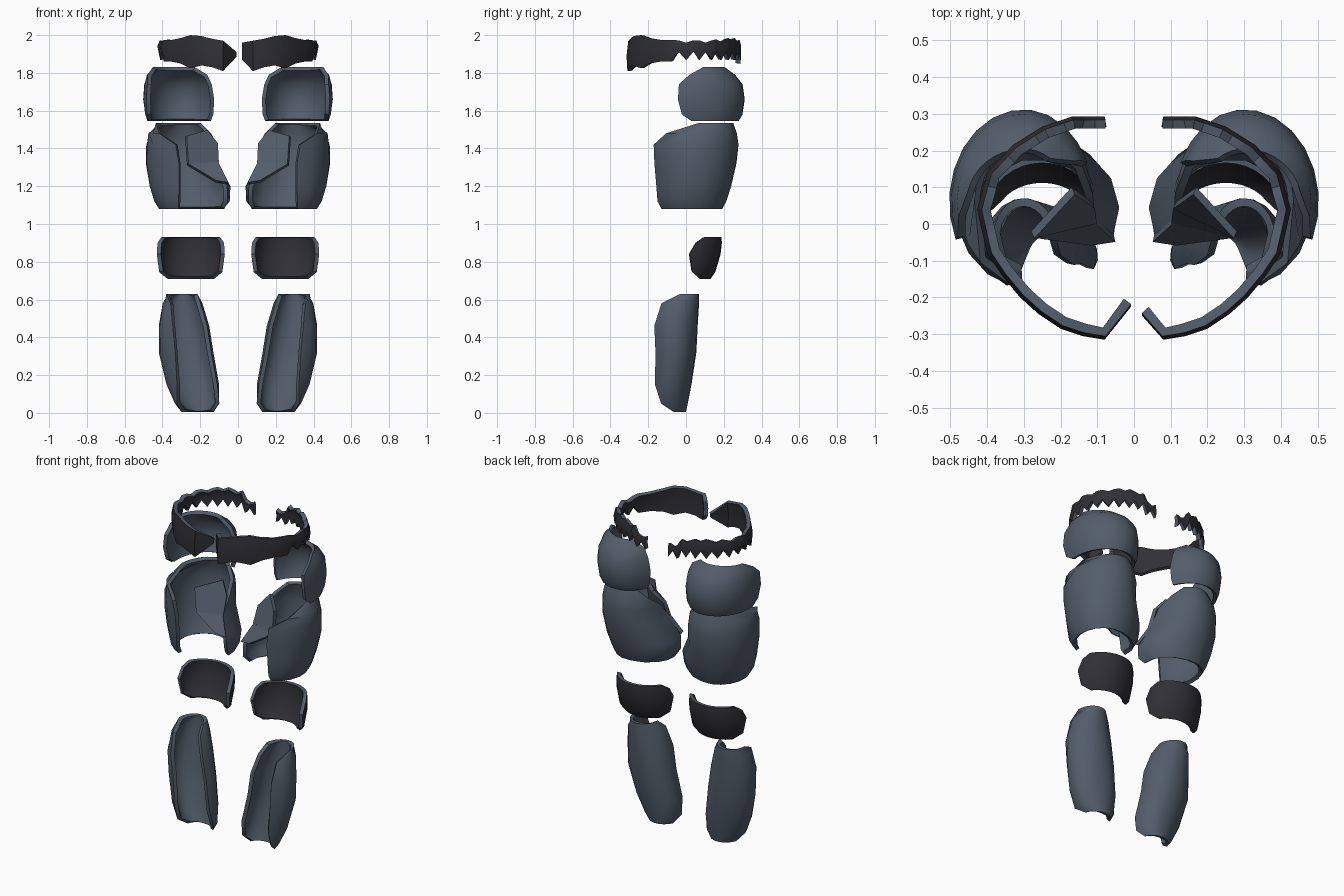
import bpy, bmesh, math


def material(name, rgb):
    m = bpy.data.materials.new(name)
    m.diffuse_color = (*rgb, 1)
    return m


steel = material("blue grey plate", (0.085, 0.110, 0.145))
dark = material("dark leather", (0.030, 0.029, 0.035))


def finish(name, rows, mats, thick, mirror=True, extra=()):
    """Skin rows of points, thicken them inwards and smooth the curved faces."""
    bm = bmesh.new()
    grid = [[bm.verts.new(p) for p in row] for row in rows]
    for lo, hi in zip(grid, grid[1:]):
        for j in range(len(lo) - 1):
            bm.faces.new((lo[j], lo[j + 1], hi[j + 1], hi[j]))
    for face in extra:
        bm.faces.new([bm.verts.new(p) for p in face])
    me = bpy.data.meshes.new(name)
    bm.to_mesh(me)
    bm.free()
    ob = bpy.data.objects.new(name, me)
    bpy.context.collection.objects.link(ob)
    for m in mats:
        me.materials.append(m)
    bpy.ops.object.select_all(action='DESELECT')
    bpy.context.view_layer.objects.active = ob
    ob.select_set(True)
    if mirror:
        mod = ob.modifiers.new("mirror", 'MIRROR')
        mod.use_mirror_merge = False
        bpy.ops.object.modifier_apply(modifier=mod.name)
    mod = ob.modifiers.new("thickness", 'SOLIDIFY')
    mod.thickness = thick
    mod.offset = -1
    mod.material_offset_rim = len(mats) - 1
    bpy.ops.object.modifier_apply(modifier=mod.name)
    bpy.ops.object.shade_smooth_by_angle(angle=math.radians(35))
    return ob


def shell(name, sections, mats=(steel,), thick=0.022, n=12, extra=()):
    """Open curved plate; section = z, centre x, y, outer rx, inner rx, ry, start, end angle."""
    rows = []
    for z, cx, cy, ro, ri, ry, a0, a1 in sections:
        row = []
        for j in range(n + 1):
            a = math.radians(a0 + (a1 - a0) * j / n)
            c = math.cos(a)
            row.append((cx + (ro if c > 0 else ri) * c, cy + ry * math.sin(a), z))
        rows.append(row)
    return finish(name, rows, mats, thick, extra=extra)


# hip plates
shell("hip_plates", [
    (1.545, .30, .06, .180, .180, .220, -8, 150),
    (1.58, .30, .06, .192, .190, .240, -20, 153),
    (1.66, .30, .06, .203, .192, .252, -24, 155),
    (1.74, .30, .06, .197, .182, .240, -24, 152),
    (1.79, .30, .06, .182, .165, .200, -12, 146),
    (1.83, .30, .06, .155, .125, .145, 12, 125)])

# thigh plates, with a folded flap at the inner notch
flap = [[(.17, .10, 1.49), (.28, -.02, 1.46), (.27, -.02, 1.31), (.11, .02, 1.32), (.115, .06, 1.42)],
        [(.11, .02, 1.32), (.27, -.02, 1.31), (.12, -.04, 1.22), (.055, -.03, 1.21)]]
shell("thigh_plates", [
    (1.08, .28, .03, .140, .210, .165, -75, 188),
    (1.12, .28, .03, .165, .237, .185, -78, 198),
    (1.20, .28, .04, .190, .240, .200, -80, 202),
    (1.32, .28, .05, .210, .175, .220, -81, 190),
    (1.42, .28, .05, .207, .170, .228, -76, 172),
    (1.48, .28, .05, .195, .160, .220, -45, 150),
    (1.535, .28, .05, .155, .130, .200, 5, 130)], extra=flap)

# knee pads
shell("knee_pads", [
    (.71, .25, .02, .140, .140, .110, 28, 152),
    (.745, .25, .02, .168, .168, .135, 6, 174),
    (.84, .25, .02, .180, .180, .163, 0, 180),
    (.90, .25, .02, .180, .180, .170, 12, 168),
    (.93, .25, .02, .175, .175, .168, 27, 153)], (dark, steel))

# shin plates
shell("shin_plates", [
    (.005, .21, -.10, .095, .090, .100, 20, 155),
    (.05, .21, -.09, .125, .112, .100, -25, 185),
    (.15, .22, -.08, .160, .120, .110, -50, 203),
    (.32, .255, -.06, .165, .125, .115, -62, 205),
    (.46, .28, -.06, .140, .128, .122, -62, 205),
    (.58, .30, -.04, .100, .112, .110, -55, 205),
    (.63, .30, -.03, .082, .085, .100, 0, 180)])

# belt halves: x, y, top and bottom height, with a toothed lower edge behind
belt = [(.08, -.315, 1.970, 1.81), (.14, -.305, 1.980, 1.83), (.20, -.285, 1.995, 1.84),
        (.26, -.245, 2.000, 1.825), (.31, -.20, 1.985, 1.85), (.36, -.14, 1.975, 1.86),
        (.40, -.08, 1.975, 1.86)]
arc = [(.40, -.08), (.427, .04), (.40, .14), (.33, .215), (.25, .265), (.17, .292), (.08, .292)]
for k, (p, q) in enumerate(zip(arc, arc[1:])):
    top = (1.972, 1.972, 1.978, 1.985, 1.975, 1.93)[k]
    for s in range(1, 4):
        t = s / 3
        low = 1.868 if (k * 3 + s) % 2 == 0 else 1.912
        belt.append((p[0] + (q[0] - p[0]) * t, p[1] + (q[1] - p[1]) * t,
                     top - .012 * (s == 2), low - (.02 if k == 5 else 0)))
for side, tip in ((1, (.022, -.25, 1.96, 1.87)), (-1, (-.008, -.225, 1.91, 1.885))):
    pts = [tip] + [(side * x, y, t, b) for x, y, t, b in belt]
    if side < 0:
        pts.reverse()
    rows = [[(x * .985, y * .985, b) for x, y, t, b in pts],
            [(x, y, b + (t - b) * .5) for x, y, t, b in pts],
            [(x * .97, y * .97, t) for x, y, t, b in pts]]
    finish("belt_right" if side > 0 else "belt_left", rows, (dark, steel), 0.025, mirror=False)
